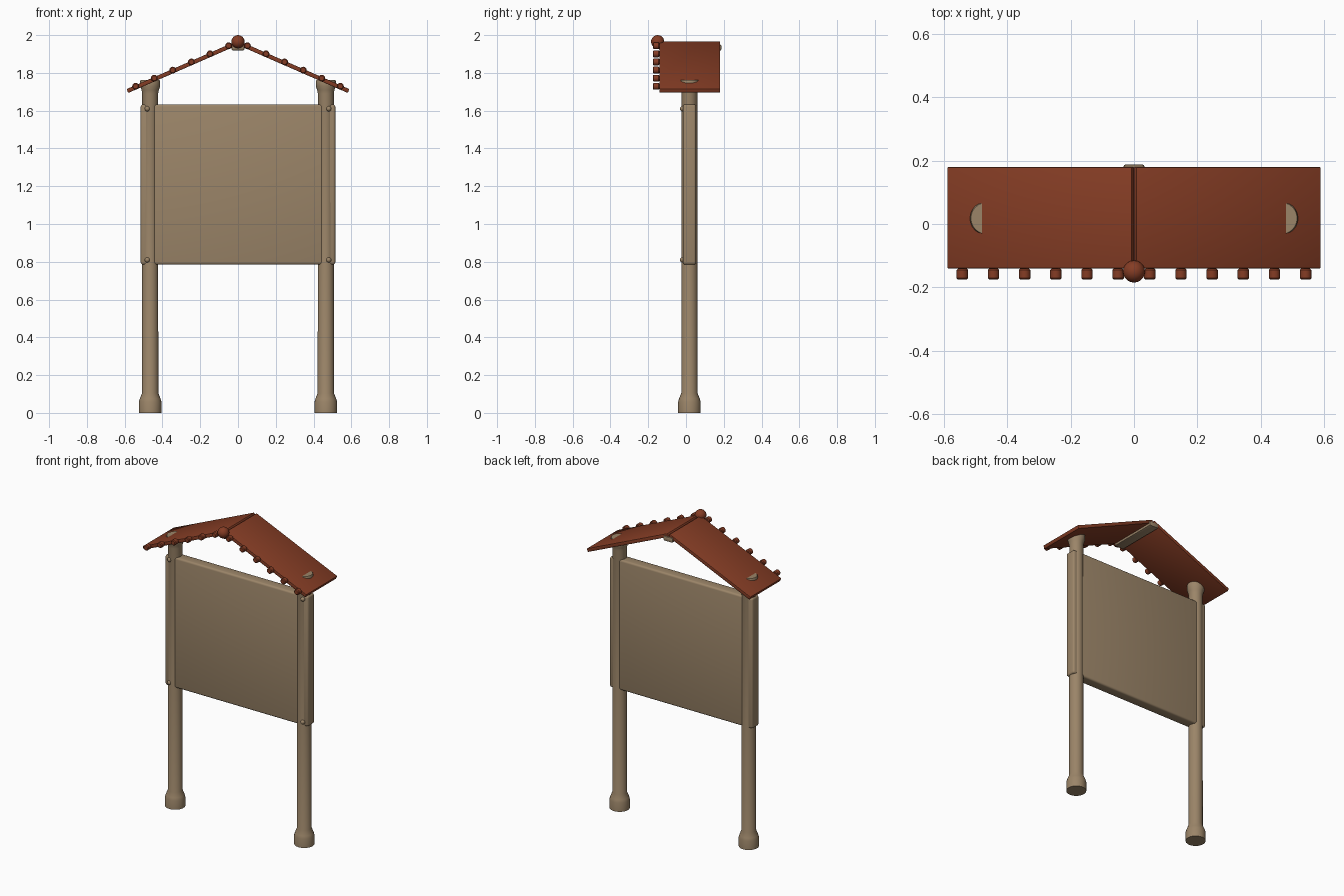
import bpy, bmesh, math
from mathutils import Matrix, Vector

cube = bpy.data.objects.get("Cube")
if cube:
    bpy.data.objects.remove(cube, do_unlink=True)


def material(name, colour):
    m = bpy.data.materials.new(name)
    m.use_nodes = True
    m.diffuse_color = (*colour, 1)
    m.node_tree.nodes["Principled BSDF"].inputs["Base Color"].default_value = (*colour, 1)
    return m


WOOD = material("tan wood", (0.33, 0.235, 0.14))
ROOF = material("red brown roof", (0.235, 0.046, 0.018))
DEPTH = 0.018                       # y of the posts and board


def finish(name, bm, mat, angle=35):
    bmesh.ops.recalc_face_normals(bm, faces=bm.faces)
    me = bpy.data.meshes.new(name)
    bm.to_mesh(me)
    bm.free()
    me.materials.append(mat)
    ob = bpy.data.objects.new(name, me)
    bpy.context.collection.objects.link(ob)
    bpy.ops.object.select_all(action='DESELECT')
    ob.select_set(True)
    bpy.context.view_layer.objects.active = ob
    bpy.ops.object.shade_smooth_by_angle(angle=math.radians(angle))
    return ob


def box(name, size, matrix, mat, bevel, segments=2, angle=35):
    bm = bmesh.new()
    bmesh.ops.create_cube(bm, size=1, matrix=Matrix.Diagonal((*size, 1)))
    bmesh.ops.bevel(bm, geom=bm.edges[:], offset=bevel, segments=segments,
                    profile=0.5, affect='EDGES')
    bm.transform(matrix)
    return finish(name, bm, mat, angle)


def lathe(name, profile, matrix, mat, steps=24):
    """Spin (radius, height) points about z, with closed ends."""
    bm = bmesh.new()
    rings = [[bm.verts.new((r * math.cos(i * math.tau / steps),
                            r * math.sin(i * math.tau / steps), z))
              for i in range(steps)] for r, z in profile]
    for a, b in zip(rings, rings[1:]):
        for i in range(steps):
            j = (i + 1) % steps
            bm.faces.new((a[i], a[j], b[j], b[i]))
    bm.faces.new(rings[0])
    bm.faces.new(rings[-1])
    bm.transform(matrix)
    return finish(name, bm, mat)


def ball(name, radius, centre, mat):
    bm = bmesh.new()
    bmesh.ops.create_uvsphere(bm, u_segments=20, v_segments=12, radius=radius,
                              matrix=Matrix.Translation(centre))
    return finish(name, bm, mat)


# Roof slope: top surface runs from the ridge to the eaves
ridge, eave = Vector((0.008, 0, 1.968)), Vector((0.59, 0, 1.714))
slope = math.atan2(ridge.z - eave.z, eave.x - ridge.x)
THICK = 0.022

POST = [(0.06, 0), (0.06, 0.058), (0.055, 0.075), (0.043, 0.105),
        (0.042, 1.69), (0.046, 1.71), (0.053, 1.73), (0.053, 1.755), (0.05, 1.762)]
KNOB = [(0.013, -0.018), (0.018, -0.013), (0.018, 0.013), (0.013, 0.018)]

for side, label in ((1, "left"), (-1, "right")):
    # Post with a wide foot and a flared head
    lathe(label + "_post", POST, Matrix.Translation((side * 0.465, DEPTH, 0)), WOOD)
    # Bolts holding the board
    for z, level in ((0.81, "lower"), (1.61, "upper")):
        ball(f"{label}_{level}_bolt", 0.014, (side * 0.48, -0.018, z), WOOD)
    # Sloping roof panel
    normal = Vector((math.sin(slope), 0, math.cos(slope)))
    mid = (ridge + eave) / 2 - normal * THICK / 2
    turn = Matrix.Rotation(side * slope, 4, 'Y')
    box(label + "_roof_panel", ((eave - ridge).length, 0.32, THICK),
        Matrix.Translation((side * mid.x, 0.02, mid.z)) @ turn, ROOF, 0.003)
    # Row of knobs along the front edge of the roof
    for i in range(6):
        x = 0.05 + i * 0.0984
        z = ridge.z - (x - ridge.x) * math.tan(slope) - 0.006
        lathe(f"{label}_roof_knob_{i + 1}", KNOB,
              Matrix.Translation((side * x, -0.158, z)) @ Matrix.Rotation(math.pi / 2, 4, 'X'),
              ROOF, 16)

# Notice board between the posts
box("notice_board", (1.03, 0.07, 0.848), Matrix.Translation((0, DEPTH, 1.209)),
    WOOD, 0.012, 3, 60)

# Ridge beam under the roof and ball on its front end
box("ridge_beam", (0.067, 0.33, 0.032), Matrix.Translation((0, 0.023, 1.934)), WOOD, 0.008)
ball("ridge_ball", 0.035, (0, -0.15, 1.965), ROOF)
